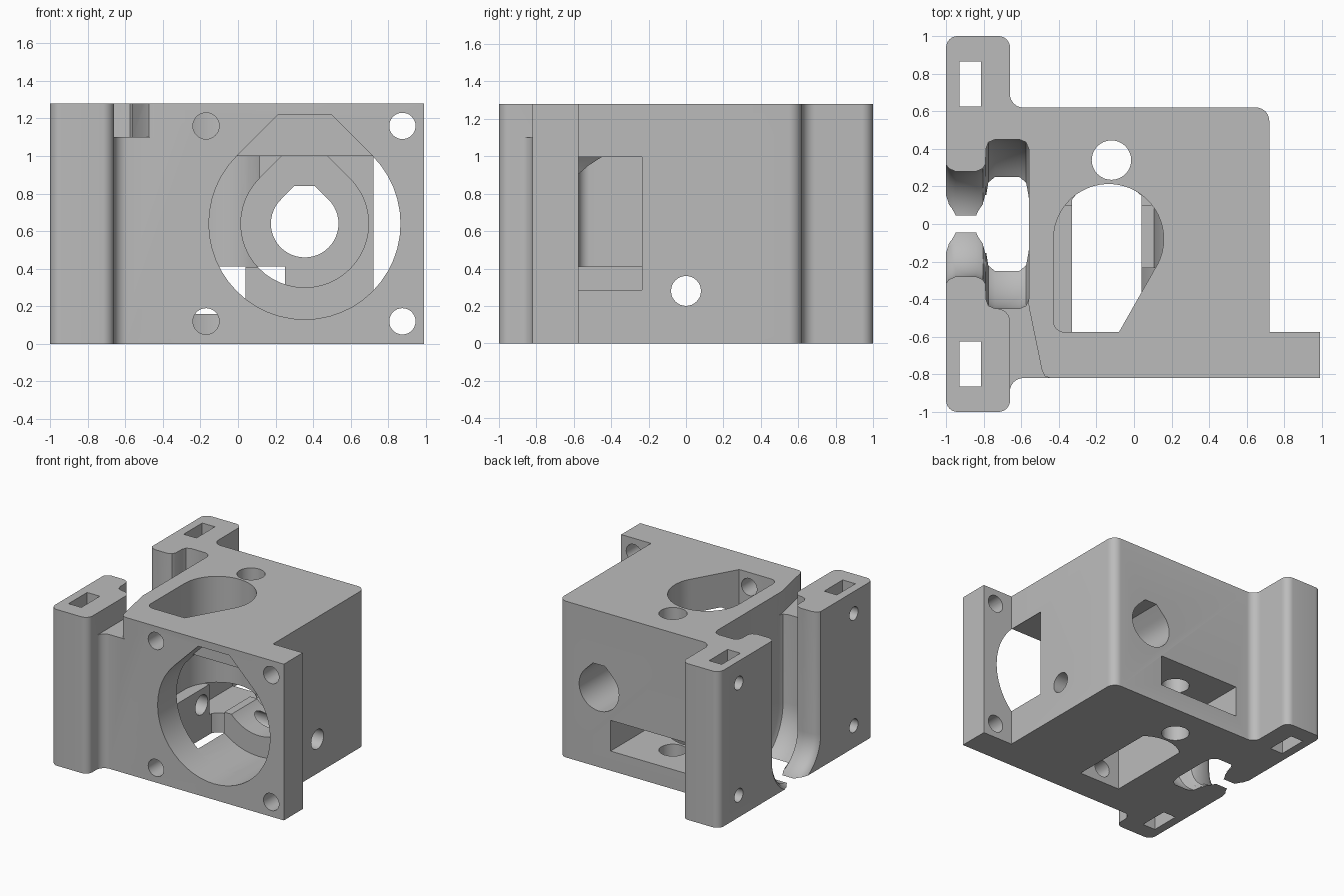
import bpy, bmesh
from math import sin, cos, pi, radians, sqrt
from mathutils import Vector

cube = bpy.data.objects.get("Cube")
if cube:
    bpy.data.objects.remove(cube, do_unlink=True)

grey = bpy.data.materials.new("plain_grey")
grey.use_nodes = True
grey.diffuse_color = (0.5, 0.5, 0.5, 1)
grey.node_tree.nodes["Principled BSDF"].inputs["Base Color"].default_value = (0.5, 0.5, 0.5, 1)


def loft(name, rings):
    """Skin matching closed rings of points and cap both ends."""
    bm = bmesh.new()
    loops = [[bm.verts.new(p) for p in ring] for ring in rings]
    n = len(loops[0])
    for a, b in zip(loops, loops[1:]):
        for i in range(n):
            j = (i + 1) % n
            bm.faces.new((a[i], a[j], b[j], b[i]))
    bm.faces.new(loops[0][::-1])
    bm.faces.new(loops[-1])
    bmesh.ops.recalc_face_normals(bm, faces=bm.faces)
    mesh = bpy.data.meshes.new(name)
    bm.to_mesh(mesh)
    bm.free()
    mesh.materials.append(grey)
    ob = bpy.data.objects.new(name, mesh)
    bpy.context.collection.objects.link(ob)
    return ob


PLACE = {"x": lambda u, v, t: (t, u, v),
         "y": lambda u, v, t: (u, t, v),
         "z": lambda u, v, t: (u, v, t)}


def prism(name, pts, axis, lo, hi):
    return loft(name, [[PLACE[axis](u, v, t) for u, v in pts] for t in (lo, hi)])


def arc(cu, cv, r, a0, a1, n):
    angles = [radians(a0 + (a1 - a0) * i / n) for i in range(n + 1)]
    return [(cu + r * cos(a), cv + r * sin(a)) for a in angles]


def circle(cu, cv, r, n=32):
    return arc(cu, cv, r, 0, 360, n)[:-1]


def rect(u0, u1, v0, v1):
    return [(u0, v0), (u1, v0), (u1, v1), (u0, v1)]


def teardrop(cu, cv, r, h):
    """Circle with sloped shoulders meeting a flat top at height h."""
    w = r * sqrt(2) - h
    return arc(cu, cv, r, 135, 405, 36) + [(cu + w, cv + h), (cu - w, cv + h)]


def rounded(corners, steps=6):
    """Polygon of (u, v, radius) corners, each filleted."""
    out = []
    for i, (u, v, r) in enumerate(corners):
        p = Vector((u, v))
        if r == 0:
            out.append((u, v))
            continue
        a = (Vector(corners[i - 1][:2]) - p).normalized()
        b = (Vector(corners[(i + 1) % len(corners)][:2]) - p).normalized()
        half = a.angle(b) / 2
        centre = p + (a + b).normalized() * (r / sin(half))
        start = p + a * (r / (sin(half) / cos(half))) - centre
        end = p + b * (r / (sin(half) / cos(half))) - centre
        for k in range(steps + 1):
            d = start.lerp(end, k / steps).normalized() * r
            out.append(tuple(centre + d))
    return out


# Main block with mounting flanges and motor plate
F = 0.07
outline = rounded([
    (-1, -1, 0.06), (-0.66, -1, 0.06), (-0.66, -0.82, F), (0.99, -0.82, 0),
    (0.99, -0.575, 0), (0.72, -0.575, 0), (0.72, 0.62, F), (-0.66, 0.62, F),
    (-0.66, 1, 0.06), (-1, 1, 0.06)])
body = prism("mount_body", outline, "z", 0, 1.28)

cutters = []


def cut(name, pts, axis, lo, hi):
    cutters.append(prism(name, pts, axis, lo, hi))


# Stepped motor recess, bearing bore and shaft hole
CX, CZ = 0.355, 0.64
cut("motor_recess", teardrop(CX, CZ, 0.51, 0.58), "y", -0.9, -0.575)
flat_top = [(u, min(v, 1.075)) for u, v in teardrop(CX, CZ, 0.51, 0.58)[:-2]]
cut("gear_recess", flat_top, "y", -0.6, -0.235)
cut("bearing_bore", teardrop(CX, CZ, 0.34, 0.41), "y", -0.3, 0.2)
cut("shaft_hole", teardrop(CX, CZ, 0.18, 0.2), "y", 0.1, 0.8)

# Motor screw holes
for x in (-0.17, 0.875):
    for z in (0.12, 1.16):
        cut("motor_screw_hole", circle(x, z, 0.07), "y", -0.9, -0.55)

# Vertical well, opening through the floor, and pivot hole
well_arc = arc(-0.135, -0.08, 0.293, -34, 180, 32)
well = rounded([(-0.43, -0.575, 0.06), (-0.08, -0.575, 0)] + [(u, v, 0) for u, v in well_arc])
cut("top_well", well, "z", 0.41, 1.4)
floor_arc = [p for p in well_arc if -0.33 < p[0] < 0.04 and p[1] > 0]
cut("floor_opening", [(-0.33, -0.575), (0.04, -0.575), (0.04, 0.15)] + floor_arc + [(-0.33, 0.13)],
    "z", -0.1, 0.45)
cut("pivot_hole", circle(-0.12, 0.34, 0.105), "z", -0.1, 1.4)
cut("back_slot", rect(-0.48, 0.25, 0.16, 0.412), "y", 0.1, 0.8)
cut("feed_hole", circle(0, 0.28, 0.08), "x", -0.6, 0.8)

# Grooved nozzle seat, open at the top
def u_ring(x, w, zc):
    return [(x, u, v) for u, v in [(-w, 1.4)] + arc(0, zc, w, 180, 360, 32) + [(w, 1.4)]]


NECK, SEAT = 0.276, 0.374
sections = [(-1.02, 0.32, NECK), (-1, 0.315, NECK), (-0.985, 0.295, NECK), (-0.95, 0.28, NECK),
            (-0.84, 0.28, NECK), (-0.805, 0.295, NECK), (-0.79, 0.32, NECK),
            (-0.788, 0.40, SEAT), (-0.775, 0.435, SEAT), (-0.74, 0.45, SEAT),
            (-0.61, 0.45, SEAT), (-0.575, 0.435, SEAT), (-0.56, 0.40, SEAT)]
cutters.append(loft("nozzle_seat", [u_ring(*s) for s in sections]))

# Lowered step beside the front flange
step = arc(-0.73, -0.52, F, 90, 0, 6) + [
    (-0.66, -1.1), (-0.44, -1.1), (-0.44, -0.822), (-0.475, -0.81), (-0.49, -0.78),
    (-0.56, -0.44), (-0.565, -0.3), (-0.73, -0.3)]
cut("front_step", step, "z", 1.1, 1.4)

# Nut pockets and flange screw holes
for side in (-1, 1):
    cut("nut_pocket", rect(-0.93, -0.815, side * 0.745 - 0.12, side * 0.745 + 0.12), "z", -0.1, 1.4)
    for z in (0.18, 1.1):
        cut("flange_screw_hole", circle(side * 0.745, z, 0.055, 24), "x", -1.1, -0.74)

# Carve everything out, then drop the cutters
for c in cutters:
    c.hide_render = True
    mod = body.modifiers.new(c.name, "BOOLEAN")
    mod.operation = "DIFFERENCE"
    mod.solver = "EXACT"
    mod.object = c
bpy.context.view_layer.update()
carved = bpy.data.meshes.new_from_object(body.evaluated_get(bpy.context.evaluated_depsgraph_get()))
body.modifiers.clear()
body.data = carved
for c in cutters:
    bpy.data.objects.remove(c, do_unlink=True)

bpy.ops.object.select_all(action="DESELECT")
body.select_set(True)
bpy.context.view_layer.objects.active = body
bpy.ops.object.shade_smooth_by_angle(angle=radians(30))
